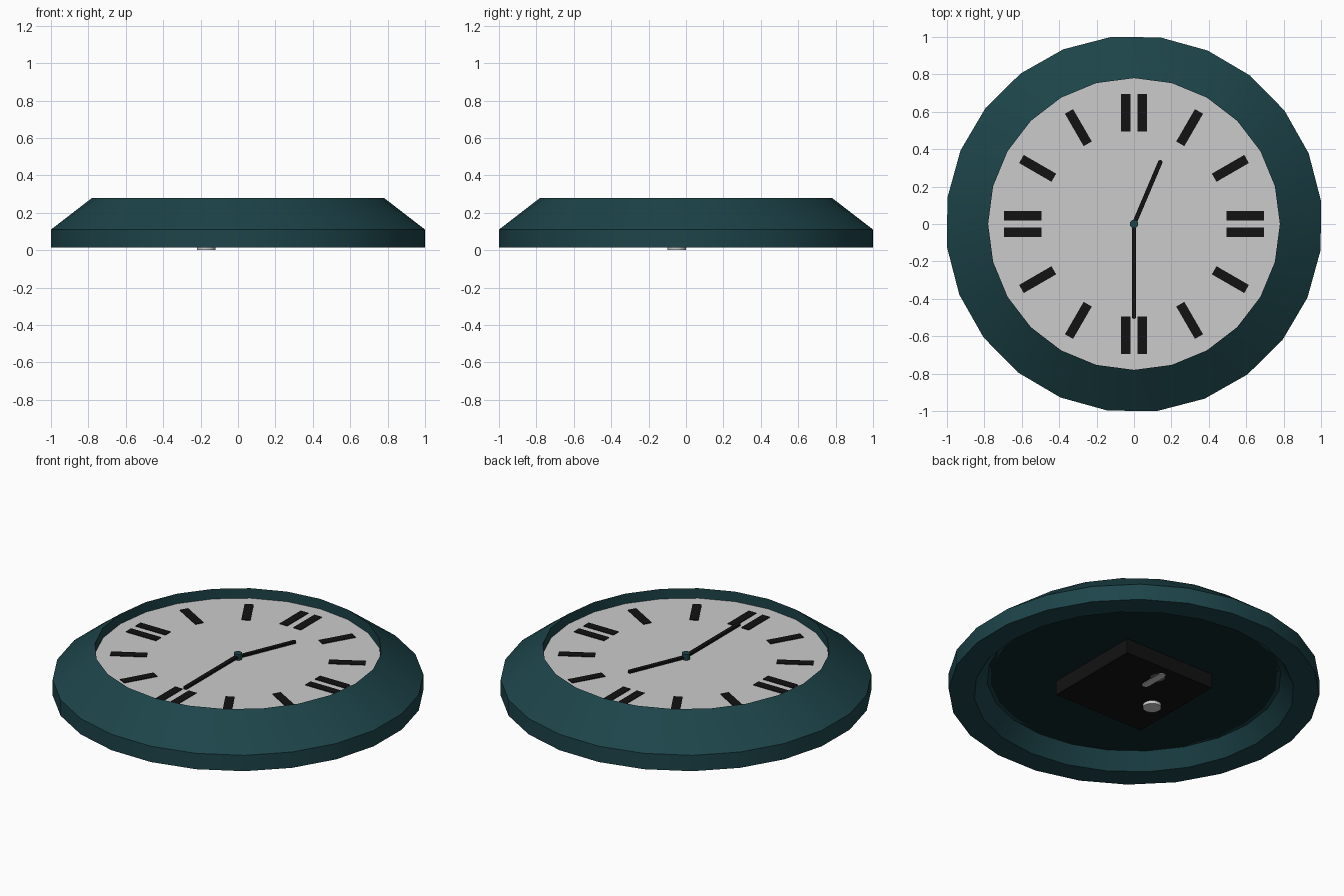
import bpy, bmesh
from math import sin, cos, radians, atan2, hypot, pi

if "Cube" in bpy.data.objects:
    bpy.data.objects.remove(bpy.data.objects["Cube"])

SIDES = 24
DIAL_Z = 0.22


def material(name, rgb):
    m = bpy.data.materials.new(name)
    m.diffuse_color = (*rgb, 1)
    m.use_nodes = True
    m.node_tree.nodes["Principled BSDF"].inputs["Base Color"].default_value = m.diffuse_color
    return m


teal = material("teal", (0.012, 0.058, 0.068))
dark_teal = material("dark_teal", (0.004, 0.02, 0.024))
black = material("black", (0.006, 0.006, 0.006))


def finish(name, bm, mat=None, smooth=False):
    bmesh.ops.recalc_face_normals(bm, faces=bm.faces)
    me = bpy.data.meshes.new(name)
    bm.to_mesh(me)
    bm.free()
    ob = bpy.data.objects.new(name, me)
    bpy.context.collection.objects.link(ob)
    if mat:
        me.materials.append(mat)
    if smooth:
        bpy.ops.object.select_all(action='DESELECT')
        ob.select_set(True)
        bpy.context.view_layer.objects.active = ob
        bpy.ops.object.shade_smooth_by_angle(angle=radians(30))
    return ob


def lathe(name, profile, mat):
    """Closed profile of (radius, z, twist in degrees) swept round z."""
    bm = bmesh.new()
    rings = [[bm.verts.new((r * cos(2 * pi * i / SIDES + radians(t)),
                            r * sin(2 * pi * i / SIDES + radians(t)), z))
              for i in range(SIDES)] for r, z, t in profile]
    for k, a in enumerate(rings):
        b = rings[(k + 1) % len(rings)]
        for i in range(SIDES):
            j = (i + 1) % SIDES
            bm.faces.new((a[i], a[j], b[j], b[i]))
    return finish(name, bm, mat, True)


def prism(name, outline, z0, z1, mat=None, smooth=False):
    bm = bmesh.new()
    face = bm.faces.new([bm.verts.new((x, y, z0)) for x, y in outline])
    top = bmesh.ops.extrude_face_region(bm, geom=[face])["geom"]
    verts = [v for v in top if isinstance(v, bmesh.types.BMVert)]
    bmesh.ops.translate(bm, verts=verts, vec=(0, 0, z1 - z0))
    return finish(name, bm, mat, smooth)


def circle(x, y, r, n):
    return [(x + r * cos(2 * pi * i / n), y + r * sin(2 * pi * i / n)) for i in range(n)]


def capsule(x0, y0, x1, y1, r, n=6):
    a = atan2(y1 - y0, x1 - x0)
    ends = ((x1, y1, a - pi / 2), (x0, y0, a + pi / 2))
    return [(x + r * cos(s + pi * i / n), y + r * sin(s + pi * i / n))
            for x, y, s in ends for i in range(n + 1)]


def bar(x, y, angle, length, width):
    c, s = cos(angle), sin(angle)
    return [(x + u * c - v * s, y + u * s + v * c)
            for u, v in ((-length / 2, -width / 2), (length / 2, -width / 2),
                         (length / 2, width / 2), (-length / 2, width / 2))]


# Bevelled frame, hollow underneath
lathe("frame", [(1.0075, 0.015, 7), (1.0075, 0.11, 7), (0.78, 0.28, 0),
                (0.78, 0.105, 0), (0.80, 0.105, 0), (0.87, 0.015, 0)], teal)

# Dial and back plate
prism("dial", circle(0, 0, 0.78, SIDES), DIAL_Z - 0.01, DIAL_Z)
prism("back_plate", circle(0, 0, 0.80, SIDES), 0.105, 0.115, dark_teal)

# Plain hour markers, doubled at the quarters
for h in range(12):
    a = pi / 2 - h * pi / 6
    for off in ((-0.045, 0.045) if h % 3 == 0 else (0,)):
        x = 0.595 * cos(a) - off * sin(a)
        y = 0.595 * sin(a) + off * cos(a)
        prism("hour_marker", bar(x, y, a, 0.2, 0.05), DIAL_Z, DIAL_Z + 0.004, black)

# Hands and centre hub
prism("hour_hand", capsule(0, 0, 0.14, 0.33, 0.012), 0.226, 0.238, black)
prism("minute_hand", capsule(0, 0, 0, -0.495, 0.012), 0.23, 0.242, black)
prism("hub", circle(0, 0, 0.023, 12), DIAL_Z, 0.255, teal, True)

# Movement box on the back, with hanger slot and setting knob
prism("movement_box", bar(0, 0, 0, 0.6, 0.6), 0.018, 0.106, black)
prism("hanger_slot", capsule(0, 0.1, 0, 0.235, 0.02), 0.014, 0.02)
prism("hanger_hole", circle(0, 0.2, 0.04, 16), 0.015, 0.02, material("dark_grey", (0.15, 0.15, 0.15)))
prism("setting_knob", circle(-0.17, -0.05, 0.05, 20), 0, 0.02, None, True)
